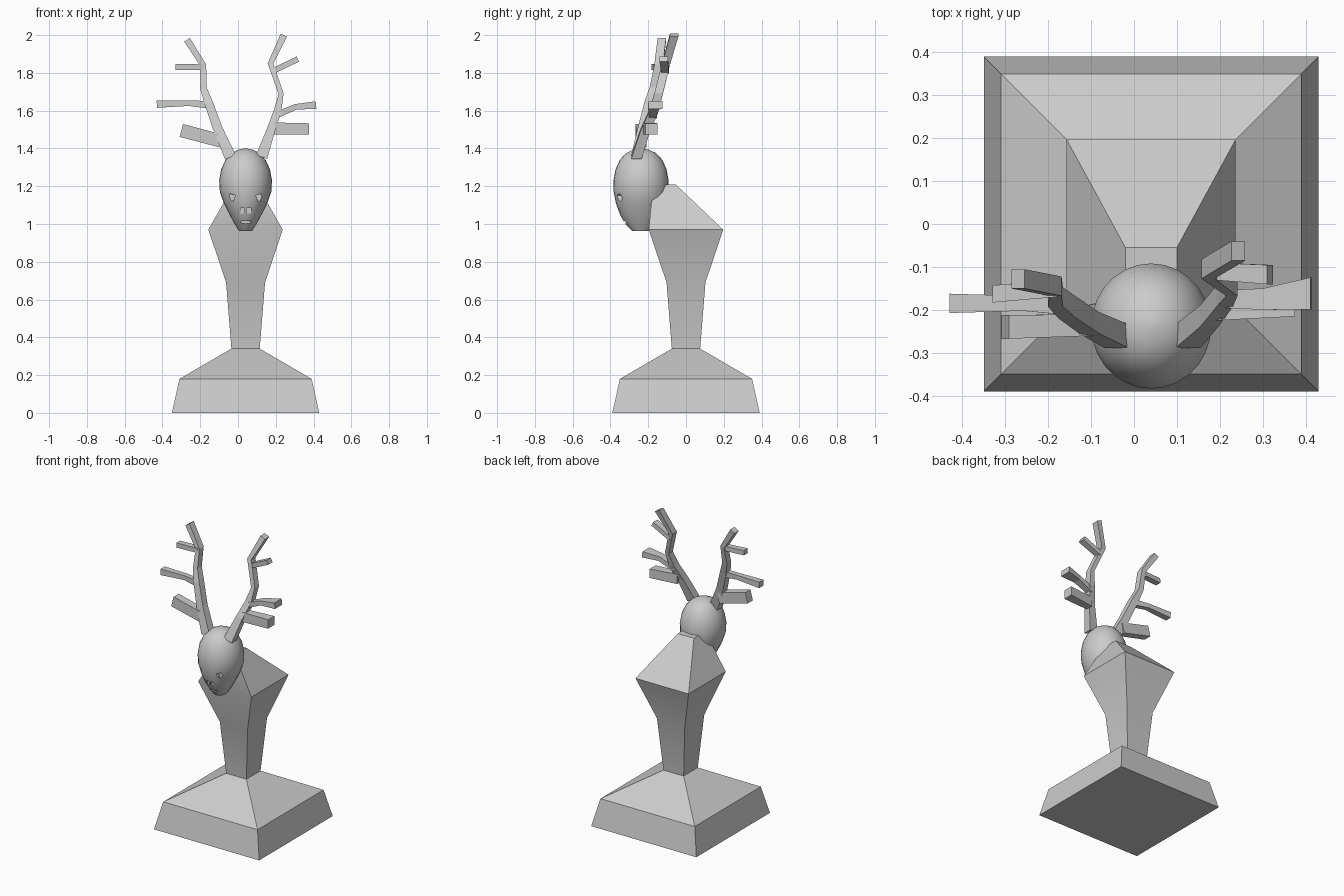
import bpy, bmesh, math
from mathutils import Vector, Matrix

if "Cube" in bpy.data.objects:
    bpy.data.objects.remove(bpy.data.objects["Cube"])

CX = 0.04   # axis of pedestal and head


def finish(name, bm, angle=None):
    bmesh.ops.recalc_face_normals(bm, faces=bm.faces[:])
    me = bpy.data.meshes.new(name)
    bm.to_mesh(me)
    bm.free()
    ob = bpy.data.objects.new(name, me)
    bpy.context.collection.objects.link(ob)
    bpy.ops.object.select_all(action='DESELECT')
    ob.select_set(True)
    bpy.context.view_layer.objects.active = ob
    if angle:
        bpy.ops.object.shade_smooth_by_angle(angle=math.radians(angle))
    return ob


def loft(name, rings, angle=None):
    """Skin a list of equal-length point rings and cap both ends."""
    bm = bmesh.new()
    rows = [[bm.verts.new(p) for p in ring] for ring in rings]
    n = len(rows[0])
    for a, b in zip(rows, rows[1:]):
        for i in range(n):
            j = (i + 1) % n
            bm.faces.new((a[i], a[j], b[j], b[i]))
    bm.faces.new(rows[0])
    bm.faces.new(rows[-1])
    return finish(name, bm, angle)


def square(z, h, y0=None, y1=None):
    y0 = -h if y0 is None else y0
    y1 = h if y1 is None else y1
    return [(CX - h, y0, z), (CX + h, y0, z), (CX + h, y1, z), (CX - h, y1, z)]


def branch(name, pts):
    """Rectangular sweep; each point is x, y, z, width, depth along y."""
    rings = []
    for i, (x, y, z, w, d) in enumerate(pts):
        a, b = pts[max(i - 1, 0)], pts[min(i + 1, len(pts) - 1)]
        t = Vector((b[0] - a[0], 0, b[2] - a[2])).normalized()
        side = Vector((t.z, 0, -t.x)) * w / 2
        dep = Vector((0, d / 2, 0))
        c = Vector((x, y, z))
        rings.append([c - side - dep, c + side - dep, c + side + dep, c - side + dep])
    return loft(name, rings)


# Pedestal with leaning neck top
loft("pedestal", [square(0, .39), square(.18, .35), square(.34, .075),
                  square(.69, .103), square(.97, .197),
                  square(1.21, .06, -.175, -.055)], 30)

# Head: egg tapering down to the muzzle
SEG = 28
profile = [(.963, .035, .047), (1.0, .058, .083), (1.05, .085, .112), (1.11, .115, .133),
           (1.17, .136, .145), (1.23, .14, .146), (1.29, .129, .135), (1.34, .106, .112),
           (1.375, .075, .08), (1.393, .04, .043), (1.4, .006, .006)]
head = loft("head", [[(CX + rx * math.cos(2 * math.pi * k / SEG),
                       -.238 + ry * math.sin(2 * math.pi * k / SEG), z)
                      for k in range(SEG)] for z, rx, ry in profile], 40)

# Eye, nostril and mouth recesses
bm = bmesh.new()
cuts = [(s * x, y, z, sx, sy, sz, s * turn) for s in (-1, 1)
        for x, y, z, sx, sy, sz, turn in ((.073, -.355, 1.14, .028, .03, .034, -.3),
                                          (.017, -.358, 1.07, .022, .03, .03, 0))]
cuts.append((0, -.325, 1.01, .05, .03, .014, 0))
for x, y, z, sx, sy, sz, turn in cuts:
    bmesh.ops.create_cube(bm, size=1, matrix=Matrix.Translation((CX + x, y, z))
                          @ Matrix.Rotation(turn, 4, 'Y') @ Matrix.Diagonal((sx, sy, sz, 1)))
cutter = finish("face_cutter", bm)
cutter.hide_render = True
mod = head.modifiers.new("recesses", 'BOOLEAN')
mod.operation = 'DIFFERENCE'
mod.object = cutter
bpy.context.view_layer.objects.active = head
bpy.ops.object.modifier_apply(modifier="recesses")
bpy.data.objects.remove(cutter)

# Left antler: stem and three tines
branch("left_antler_stem", [(-.04, -.262, 1.355, .062, .055), (-.105, -.23, 1.5, .05, .05),
                            (-.155, -.195, 1.64, .045, .05), (-.183, -.17, 1.72, .035, .045),
                            (-.183, -.145, 1.84, .03, .045), (-.27, -.128, 1.975, .036, .045)])
branch("left_antler_low_tine", [(-.09, -.235, 1.44, .07, .05), (-.3, -.24, 1.495, .07, .055)])
branch("left_antler_mid_tine", [(-.15, -.195, 1.63, .04, .035), (-.26, -.185, 1.64, .03, .035),
                                (-.43, -.185, 1.635, .04, .045)])
branch("left_antler_top_tine", [(-.18, -.15, 1.83, .03, .04), (-.33, -.163, 1.832, .032, .04)])

# Right antler: stem and three tines
branch("right_antler_stem", [(.125, -.262, 1.355, .062, .055), (.175, -.215, 1.5, .045, .05),
                             (.21, -.17, 1.6, .04, .05), (.228, -.145, 1.69, .027, .045),
                             (.172, -.105, 1.85, .03, .045), (.243, -.063, 2.0, .036, .045)])
branch("right_antler_low_tine", [(.19, -.2, 1.505, .065, .05), (.375, -.183, 1.503, .06, .065)])
branch("right_antler_mid_tine", [(.2, -.175, 1.575, .035, .04), (.305, -.175, 1.62, .03, .05),
                                 (.413, -.162, 1.63, .04, .075)])
branch("right_antler_top_tine", [(.185, -.11, 1.81, .03, .04), (.317, -.118, 1.873, .03, .045)])
